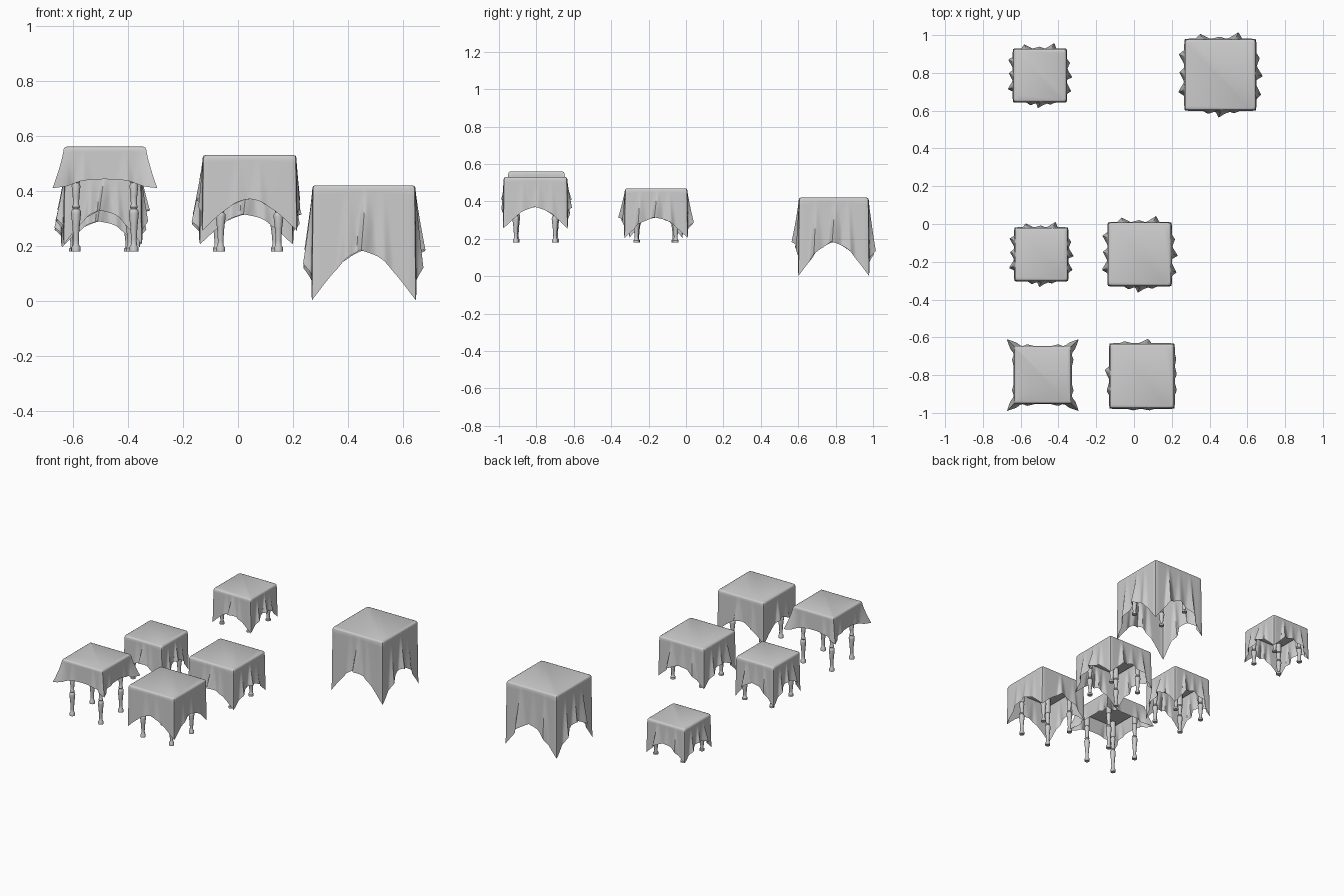
import bpy, bmesh, math
from mathutils import Vector, Matrix

if "Cube" in bpy.data.objects:
    bpy.data.objects.remove(bpy.data.objects["Cube"])

FLOOR = 0.18   # height at which the table feet stand
N = 48         # cloth segments per side
ROWS = 14      # cloth rows down the skirt

# pleats per side (front, right, back, left): (position -1..1, size)
PLEATS = [
    [(0.05, 1.0), (-0.3, 0.45), (0.36, 0.35)],
    [(0.05, 0.95), (-0.5, 0.7), (0.42, 0.5)],
    [(-0.42, 0.95), (0.5, 0.7), (0.05, 0.3)],
    [(-0.5, 0.8), (0.0, 0.7), (0.4, 0.9)],
]
SOFT = [
    [(0.2, 0.3), (-0.25, 0.3)],
    [(0.1, 0.4), (-0.4, 0.4), (0.5, 0.3)],
    [(-0.1, 0.9), (0.5, 0.4)],
    [(-0.1, 0.9), (0.4, 0.5)],
]
SMALL = [[(-0.5, 0.4), (0.5, 0.4)]] * 4


def finish(name, bm, angle=40):
    bmesh.ops.recalc_face_normals(bm, faces=bm.faces)
    mesh = bpy.data.meshes.new(name)
    bm.to_mesh(mesh)
    bm.free()
    ob = bpy.data.objects.new(name, mesh)
    bpy.context.collection.objects.link(ob)
    bpy.ops.object.select_all(action='DESELECT')
    ob.select_set(True)
    bpy.context.view_layer.objects.active = ob
    bpy.ops.object.shade_smooth_by_angle(angle=math.radians(angle))
    return ob


def skin(bm, rings):
    for a, b in zip(rings, rings[1:]):
        n = len(a)
        for i in range(n):
            bm.faces.new((a[i], a[(i + 1) % n], b[(i + 1) % n], b[i]))


def make_cloth(name, cx, cy, top, half, mid, corner, power, pleats, amp, horn):
    bm = bmesh.new()

    def ring(v, inset, dz):
        verts = []
        for side in range(4):
            rot = Matrix.Rotation(side * math.pi / 2, 3, 'Z')
            for k in range(N):
                t = -1 + 2 * k / N
                # outward direction turns to the diagonal at each corner
                edge = max(0, (abs(t) - 0.9) / 0.1)
                out = Vector((math.copysign(edge, t), -1, 0))
                drop = mid + (corner - mid) * abs(t) ** power
                push = 0.004 * v
                shift = 0
                # pleats widen and stand out towards the hem
                for t0, size in pleats[side]:
                    w = 0.07 + 0.13 * v
                    f = max(0, 1 - abs(t - t0) / w)
                    push += amp * size * f * v ** 1.2
                    shift += 0.018 * size * f * v * (1 if t0 > 0.1 else -1)
                push += horn * max(0, (abs(t) - 0.7) / 0.3) ** 2 * v ** 1.3
                if not horn:
                    push -= 0.003 * edge
                p = Vector((t * half, -half, top - dz - v * (drop - dz)))
                p.x -= math.copysign(inset * max(0, (abs(t) - 0.5) * 2), t)
                p.y += inset
                p += out * push
                p.x += shift
                verts.append(bm.verts.new(rot @ p + Vector((cx, cy, 0))))
        return verts

    # flat top, rolled edge, then hanging skirt
    rings = [ring(0, 0.010, 0), ring(0, 0.003, 0.003)]
    rings += [ring(r / ROWS, 0, 0.010) for r in range(ROWS + 1)]
    bm.faces.new(rings[0])
    skin(bm, rings)
    finish(name, bm, 50)


def make_table(name, cx, cy, top, half, spread):
    # table top board
    bm = bmesh.new()
    bmesh.ops.create_cube(bm, size=1, matrix=Matrix.Translation((cx, cy, top - 0.015))
                          @ Matrix.Diagonal((2 * half - 0.014, 2 * half - 0.014, 0.02, 1)))
    finish(name + "_board", bm)
    # four turned legs: (radius, fraction of height)
    h = top - 0.02 - FLOOR
    profile = [(0.016, 0), (0.016, 0.045), (0.011, 0.065), (0.010, 0.12), (0.013, 0.25),
               (0.018, 0.38), (0.017, 0.41), (0.011, 0.43), (0.015, 0.45), (0.011, 0.47),
               (0.012, 0.55), (0.016, 0.66), (0.012, 0.69), (0.017, 0.71), (0.017, 1)]
    bm = bmesh.new()
    for sx in (-1, 1):
        for sy in (-1, 1):
            rings = []
            for r, f in profile:
                rings.append([bm.verts.new((cx + sx * spread + r * math.cos(a * math.pi / 6),
                                            cy + sy * spread + r * math.sin(a * math.pi / 6),
                                            FLOOR + f * h)) for a in range(12)])
            skin(bm, rings)
            bm.faces.new(rings[0])
            bm.faces.new(rings[-1])
    finish(name + "_legs", bm)


# name, x, y, top height, half width, side drop, corner drop, hem power, pleats, amp, horn, leg spread
tables = [
    ("back_small_table", -0.498, 0.786, 0.42, 0.140, 0.130, 0.225, 1.6, PLEATS, 0.030, 0, 0.100),
    ("back_large_table", 0.457, 0.790, 0.42, 0.187, 0.235, 0.418, 1.5, PLEATS, 0.036, 0, 0.110),
    ("middle_small_table", -0.491, -0.161, 0.47, 0.140, 0.140, 0.265, 1.6, PLEATS, 0.030, 0, 0.100),
    ("middle_table", 0.030, -0.160, 0.47, 0.167, 0.155, 0.265, 1.6, PLEATS, 0.033, 0, 0.105),
    ("front_flared_table", -0.483, -0.800, 0.56, 0.150, 0.118, 0.150, 2.5, SMALL, 0.022, 0.036, 0.105),
    ("front_table", 0.042, -0.805, 0.53, 0.170, 0.160, 0.275, 1.6, SOFT, 0.026, 0, 0.105),
]
for (name, x, y, top, half, mid, corner, power, pleats, amp, horn, spread) in tables:
    make_table(name, x, y, top, half, spread)
    make_cloth(name + "_cloth", x, y, top, half, mid, corner, power, pleats, amp, horn)
